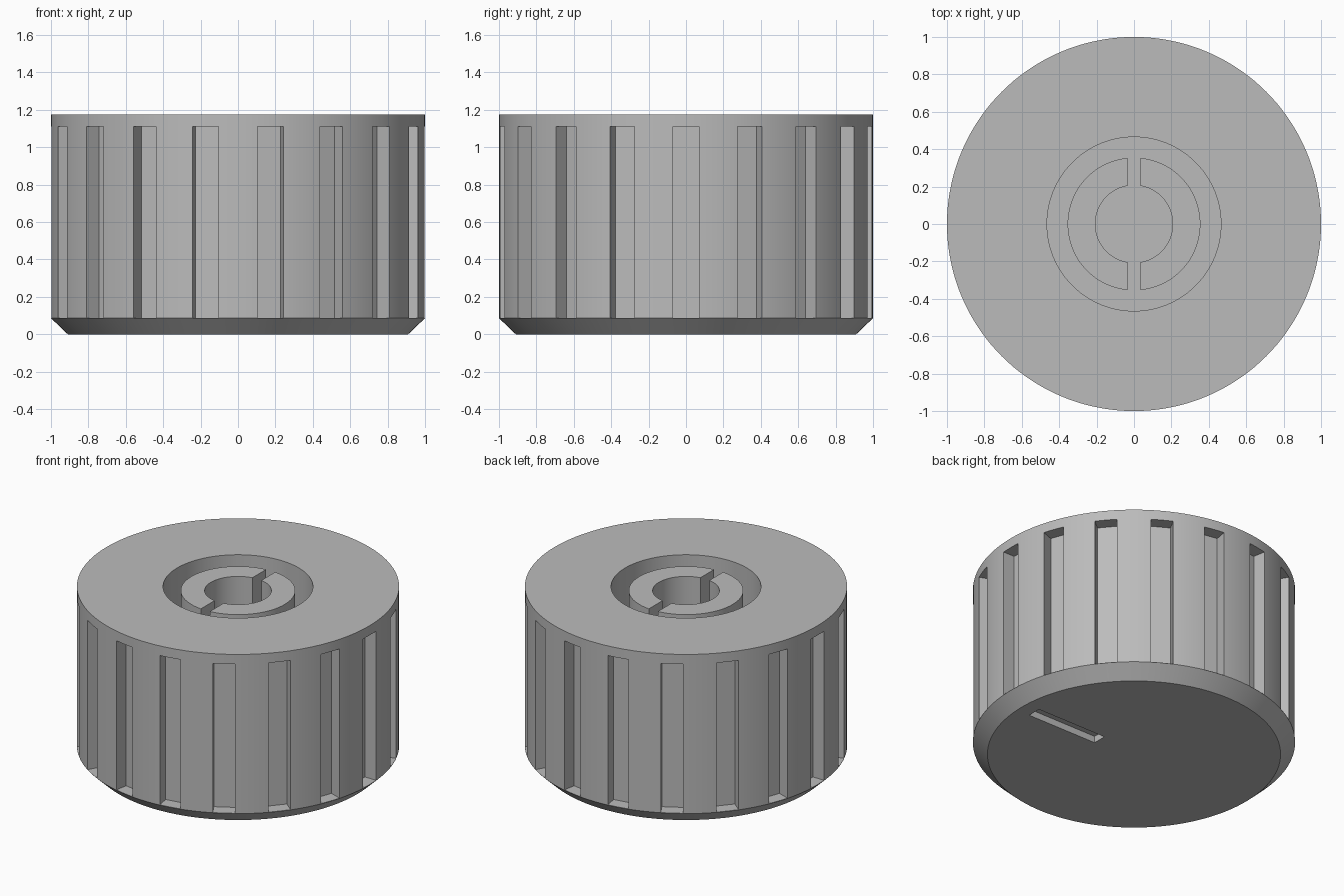
import bpy, bmesh, math
from mathutils import Matrix, Vector

cube = bpy.data.objects.get("Cube")
if cube:
    bpy.data.objects.remove(cube, do_unlink=True)

HEIGHT, BEVEL, FLOOR = 1.176, 0.088, 0.3

grey = bpy.data.materials.new("plain grey")
grey.use_nodes = True
grey.diffuse_color = (0.5, 0.5, 0.5, 1)
grey.node_tree.nodes["Principled BSDF"].inputs["Base Color"].default_value = (0.5, 0.5, 0.5, 1)


def add_object(name, bm):
    bmesh.ops.recalc_face_normals(bm, faces=bm.faces)
    mesh = bpy.data.meshes.new(name)
    bm.to_mesh(mesh)
    bm.free()
    mesh.materials.append(grey)
    obj = bpy.data.objects.new(name, mesh)
    bpy.context.collection.objects.link(obj)
    return obj


def lathe(name, profile, closed=False, steps=144):
    """Spin an (r, z) profile around the z axis."""
    bm = bmesh.new()
    verts = [bm.verts.new((r, 0, z)) for r, z in profile]
    pairs = list(zip(verts, verts[1:]))
    if closed:
        pairs.append((verts[-1], verts[0]))
    edges = [bm.edges.new(p) for p in pairs]
    bmesh.ops.spin(bm, geom=verts + edges, cent=(0, 0, 0), axis=(0, 0, 1),
                   angle=math.tau, steps=steps, use_merge=True)
    bmesh.ops.remove_doubles(bm, verts=bm.verts, dist=1e-4)
    return add_object(name, bm)


def add_box(bm, low, high, turn=0):
    """Box between two corners, turned about the z axis."""
    low, high = Vector(low), Vector(high)
    bmesh.ops.create_cube(bm, size=1, matrix=Matrix.Rotation(turn, 4, "Z")
                          @ Matrix.Translation((low + high) / 2)
                          @ Matrix.Diagonal((*(high - low), 1)))


def cut(obj, bm):
    """Subtract the boxes in bm from obj, then shade it."""
    cutter = add_object("cutter", bm)
    cutter.hide_render = True
    mod = obj.modifiers.new("cut", "BOOLEAN")
    mod.operation, mod.solver, mod.object = "DIFFERENCE", "EXACT", cutter
    bpy.ops.object.select_all(action="DESELECT")
    obj.select_set(True)
    bpy.context.view_layer.objects.active = obj
    bpy.ops.object.modifier_apply(modifier=mod.name)
    bpy.data.objects.remove(cutter, do_unlink=True)
    bpy.ops.object.shade_smooth_by_angle(angle=math.radians(25))


# Knob body with a bevelled rim and a round socket
body = lathe("knob_body", [(0, 0), (0.91, 0), (1, BEVEL - 0.002), (1, HEIGHT),
                           (0.465, HEIGHT), (0.465, FLOOR), (0, FLOOR)])

# Grip grooves around the side and the pointer notch underneath
cuts = bmesh.new()
for i in range(18):
    add_box(cuts, (0.912, -0.07, BEVEL), (1.1, 0.07, 1.11), math.radians(20 * i))
add_box(cuts, (0.28, -0.047, -0.1), (0.81, 0.047, 0.045))
cut(body, cuts)

# Split shaft collar inside the socket
collar = lathe("shaft_collar", [(0.207, FLOOR), (0.355, FLOOR),
                                (0.355, 1.148), (0.207, 1.148)], closed=True)
slots = bmesh.new()
add_box(slots, (-0.034, -0.5, FLOOR - 0.1), (0.034, 0.5, HEIGHT))
cut(collar, slots)
